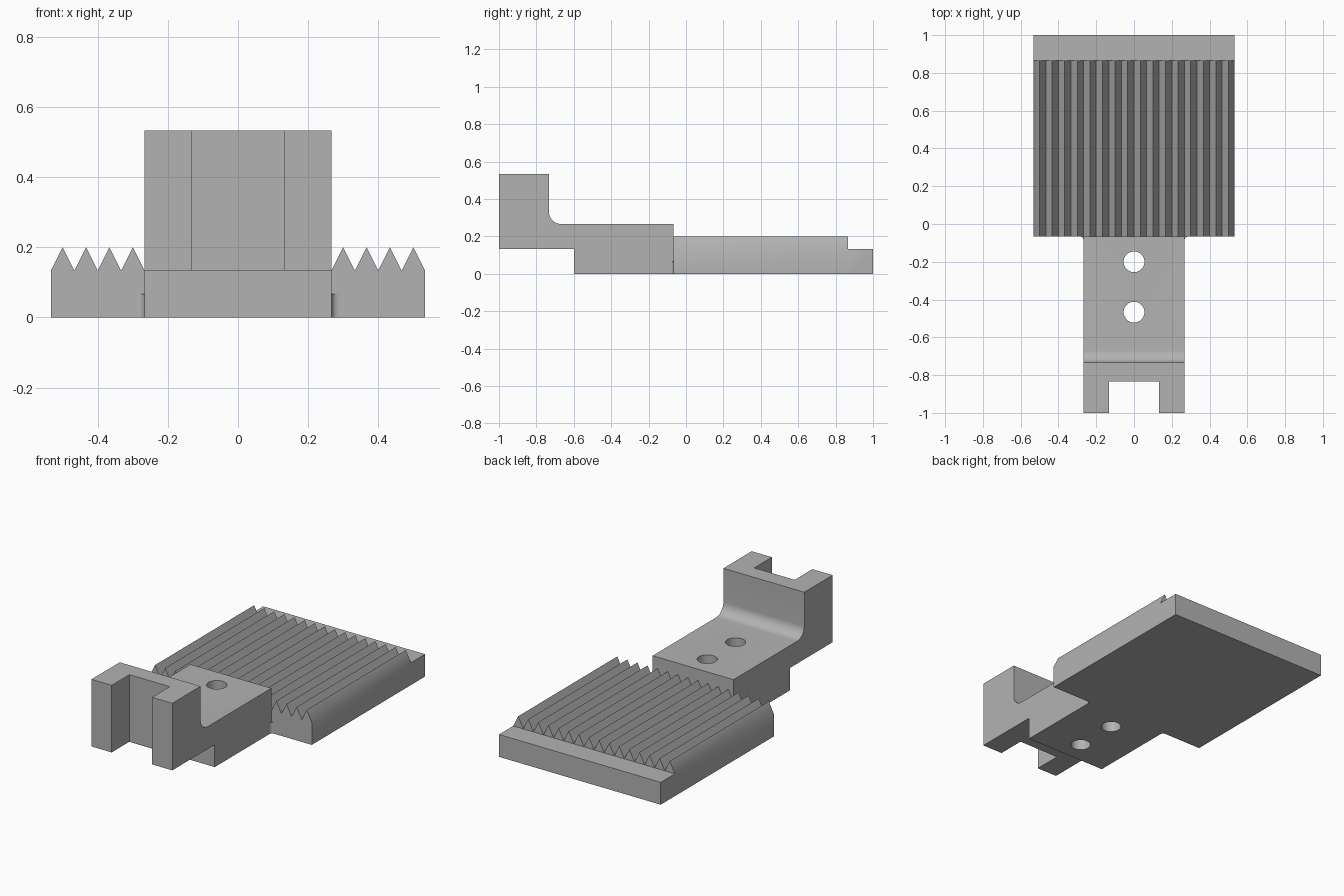
import bpy, bmesh
from math import sin, cos, pi
from mathutils import Vector

cube = bpy.data.objects.get("Cube")
if cube:
    bpy.data.objects.remove(cube, do_unlink=True)

U = 1 / 15            # design module
HALF_PLATE = 8 * U
HALF_NECK = 4 * U

grey = bpy.data.materials.new("plain grey")
grey.use_nodes = True
grey.diffuse_color = (0.45, 0.45, 0.45, 1)
grey.node_tree.nodes["Principled BSDF"].inputs["Base Color"].default_value = grey.diffuse_color


def prism(name, points, axis, start, end):
    """Extrude a 2D outline along x, y or z."""
    place = {"x": lambda a, b: (start, a, b),
             "y": lambda a, b: (a, start, b),
             "z": lambda a, b: (a, b, start)}[axis]
    offset = Vector([end - start if axis == c else 0 for c in "xyz"])
    bm = bmesh.new()
    face = bm.faces.new([bm.verts.new(place(a, b)) for a, b in points])
    ext = bmesh.ops.extrude_face_region(bm, geom=[face])
    moved = [g for g in ext["geom"] if isinstance(g, bmesh.types.BMVert)]
    bmesh.ops.translate(bm, verts=moved, vec=offset)
    bmesh.ops.recalc_face_normals(bm, faces=bm.faces)
    mesh = bpy.data.meshes.new(name)
    bm.to_mesh(mesh)
    bm.free()
    mesh.materials.append(grey)
    obj = bpy.data.objects.new(name, mesh)
    bpy.context.collection.objects.link(obj)
    return obj


def rect(x0, x1, y0, y1):
    return [(x0, y0), (x1, y0), (x1, y1), (x0, y1)]


def arc(cx, cy, r, a0, a1, steps):
    angles = [a0 + (a1 - a0) * i / steps for i in range(steps + 1)]
    return [(cx + r * cos(a), cy + r * sin(a)) for a in angles]


def combine(target, tool, operation):
    mod = target.modifiers.new(operation.title(), "BOOLEAN")
    mod.operation, mod.object, mod.solver = operation, tool, "EXACT"
    tool.hide_render = True
    bpy.context.view_layer.objects.active = target
    bpy.ops.object.modifier_apply(modifier=mod.name)
    bpy.data.objects.remove(tool, do_unlink=True)


# Ridged plate: sawtooth outline, with the rear strip left flat
teeth = [(HALF_PLATE - i * U / 2, (3 if i % 2 else 2) * U) for i in range(33)]
outline = [(-HALF_PLATE, 0), (HALF_PLATE, 0)] + teeth
body = prism("ridged_clamp_plate", outline, "y", -U, 13 * U)
rear = prism("rear_strip", rect(-HALF_PLATE, HALF_PLATE, 0, 2 * U), "y", 13 * U, 15 * U)
combine(body, rear, "UNION")

# Stepped neck with a filleted upright
side = [(-15 * U, 2 * U), (-9 * U, 2 * U), (-9 * U, 0), (-U, 0), (-U, 4 * U)]
side += arc(-10 * U, 5 * U, U, -pi / 2, -pi, 10)
side += [(-11 * U, 8 * U), (-15 * U, 8 * U)]
neck = prism("neck", side, "x", -HALF_NECK, HALF_NECK)

# Slot in the upright
slot = prism("slot_cutter", rect(-2 * U, 2 * U, -16 * U, -12.5 * U), "z", U, 9 * U)
combine(neck, slot, "DIFFERENCE")

# Two screw holes
for y in (-3 * U, -7 * U):
    hole = prism("hole_cutter", arc(0, y, 0.055, 0, 2 * pi * 47 / 48, 47), "z", -U, 5 * U)
    combine(neck, hole, "DIFFERENCE")
combine(body, neck, "UNION")

# Small inside-corner fillets between neck and plate
R = 0.02
for s, label in ((-1, "right"), (1, "left")):
    curve = arc(HALF_NECK + R, -U - R, R, pi, pi / 2, 6)
    pts = [(s * x, y) for x, y in [(HALF_NECK, -U)] + curve]
    fillet = prism(label + "_corner_fillet", pts, "z", 0, U)
    fillet.select_set(True)

# Smooth the rounded surfaces, keep edges crisp
body.select_set(True)
bpy.context.view_layer.objects.active = body
bpy.ops.object.shade_smooth_by_angle(angle=pi / 6)
